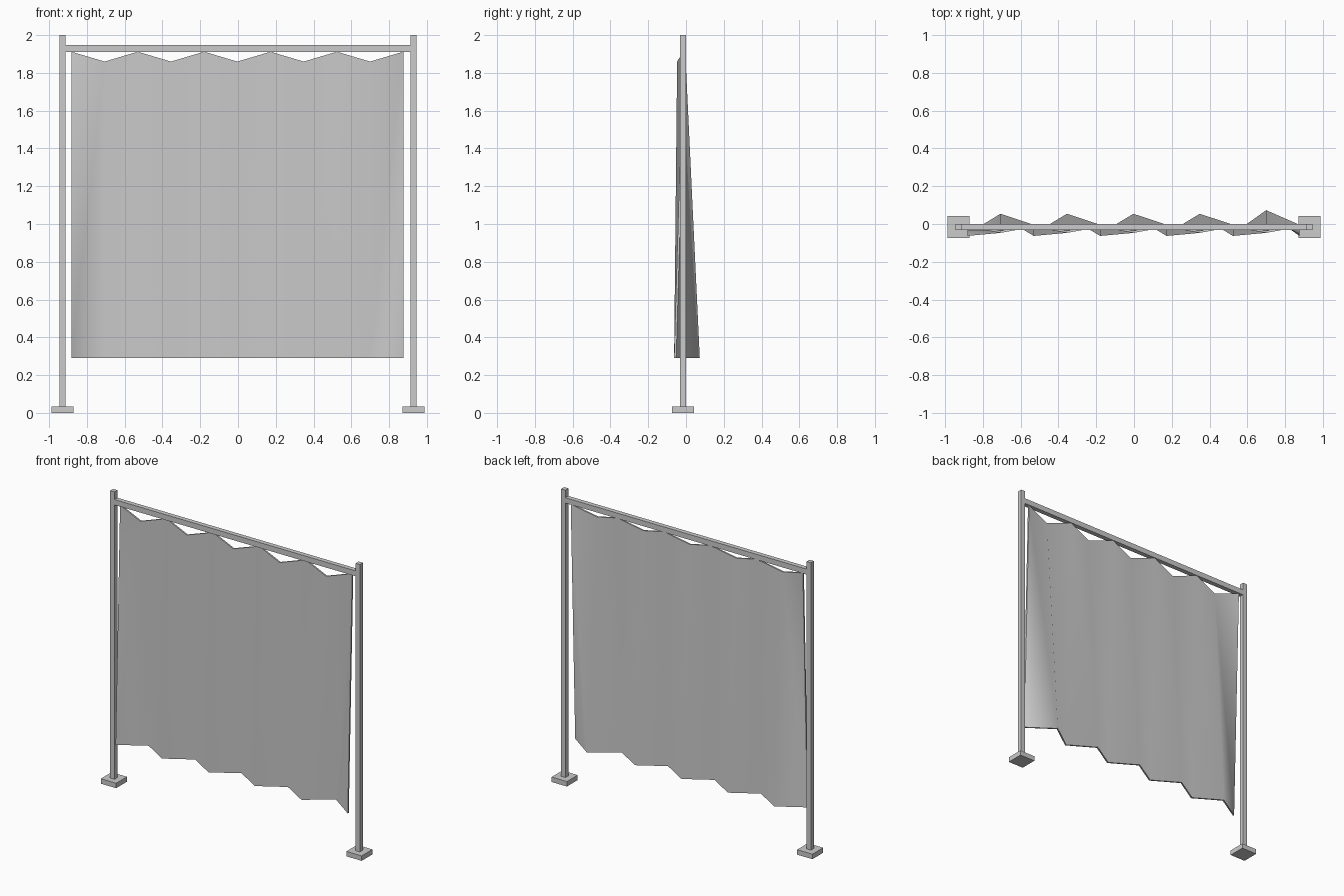
import bpy
import bmesh

cube = bpy.data.objects.get("Cube")
if cube:
    bpy.data.objects.remove(cube, do_unlink=True)

grey = bpy.data.materials.new("light grey")
grey.use_nodes = True
grey.diffuse_color = (0.6, 0.6, 0.6, 1)
grey.node_tree.nodes["Principled BSDF"].inputs["Base Color"].default_value = (0.6, 0.6, 0.6, 1)


def add_object(name, bm):
    bmesh.ops.recalc_face_normals(bm, faces=bm.faces)
    mesh = bpy.data.meshes.new(name)
    bm.to_mesh(mesh)
    bm.free()
    mesh.materials.append(grey)
    obj = bpy.data.objects.new(name, mesh)
    bpy.context.collection.objects.link(obj)
    return obj


def add_box(name, low, high):
    bm = bmesh.new()
    bmesh.ops.create_cube(bm, size=1)
    for v in bm.verts:
        v.co = [a + (c + 0.5) * (b - a) for a, b, c in zip(low, high, v.co)]
    return add_object(name, bm)


# Posts and feet
for side, s in (("left", 1), ("right", -1)):
    x = 0.929 * s
    add_box(side + "_post", (x - 0.016, -0.032, 0.034), (x + 0.016, 0, 2))
    add_box(side + "_foot", (x - 0.058, -0.073, 0), (x + 0.058, 0.043, 0.034))

# Top rail between the posts
add_box("top_rail", (-0.913, -0.032, 1.911), (0.913, 0, 1.948))

# Hanging cloth: scalloped top, pleated hem, folds in opposite phase
FOLDS = 10
LEFT, RIGHT = -0.882, 0.875
THICK = 0.011
bm = bmesh.new()
front, back = [], []
for i in range(FOLDS + 1):
    x = LEFT + (RIGHT - LEFT) * i / FOLDS
    sag = i % 2 == 1
    top_y, top_z = (-0.047, 1.86) if sag else (-0.015, 1.912)
    hem_y = 0.043 if sag else -0.063
    if i == FOLDS - 1:
        hem_y = 0.062
    for row, shift in ((front, 0), (back, THICK)):
        row.append((bm.verts.new((x, hem_y + shift, 0.29)),
                    bm.verts.new((x, top_y + shift, top_z))))

for i in range(FOLDS):
    for row in (front, back):
        (hem_a, top_a), (hem_b, top_b) = row[i], row[i + 1]
        for tri in ((hem_a, hem_b, top_b), (hem_a, top_b, top_a)):
            bm.faces.new(tri).smooth = True
    # Hem and top rims
    for k in (0, 1):
        bm.faces.new((front[i][k], front[i + 1][k], back[i + 1][k], back[i][k]))
# Side rims
for i in (0, FOLDS):
    bm.faces.new((front[i][0], front[i][1], back[i][1], back[i][0]))
# Keep the rim crisp
for e in bm.edges:
    if any(not f.smooth for f in e.link_faces):
        e.smooth = False
add_object("hanging_cloth", bm)
